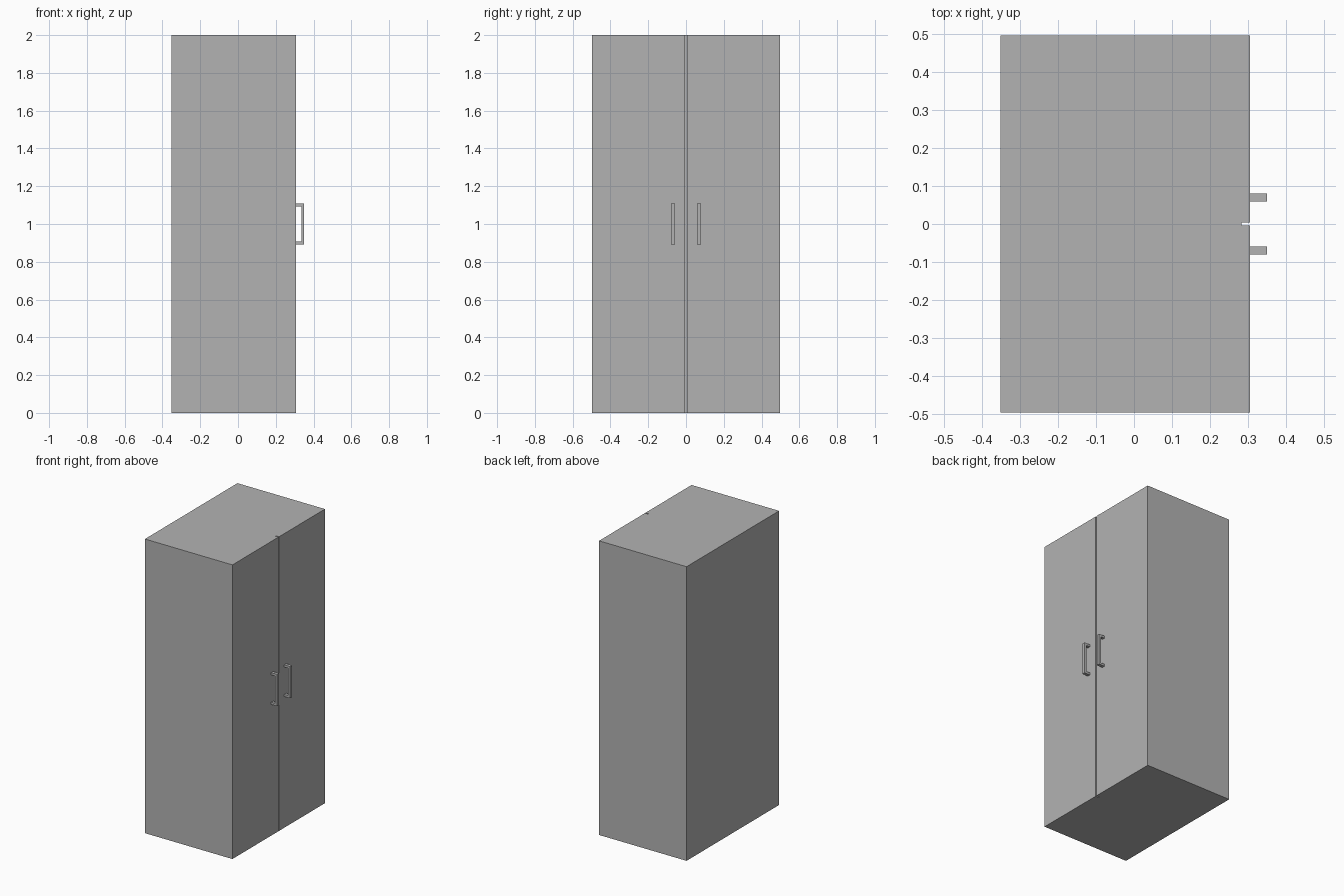
import bpy
import bmesh
from mathutils import Matrix, Vector

cube = bpy.data.objects.get("Cube")
if cube:
    bpy.data.objects.remove(cube, do_unlink=True)

grey = bpy.data.materials.new("plain grey")
grey.use_nodes = True
colour = (0.45, 0.45, 0.45, 1)
grey.diffuse_color = colour
grey.node_tree.nodes["Principled BSDF"].inputs["Base Color"].default_value = colour

HEIGHT, HALF_WIDTH = 2.0, 0.497
BACK, BODY_FRONT, DOOR_FRONT, GRIP_FRONT = -0.352, 0.283, 0.306, 0.35


def finish(name, bm):
    mesh = bpy.data.meshes.new(name)
    bmesh.ops.recalc_face_normals(bm, faces=bm.faces)
    bm.to_mesh(mesh)
    bm.free()
    mesh.materials.append(grey)
    obj = bpy.data.objects.new(name, mesh)
    bpy.context.collection.objects.link(obj)
    return obj


def box(name, low, high):
    low, high = Vector(low), Vector(high)
    bm = bmesh.new()
    bmesh.ops.create_cube(bm, size=1, matrix=Matrix.Translation((low + high) / 2)
                          @ Matrix.Diagonal((*(high - low), 1)))
    return finish(name, bm)


def handle(name, y, width=0.021, thick=0.015, half=0.108):
    # C-shaped side profile extruded across the width
    inner, reach = half - thick, GRIP_FRONT - thick
    upper = [(DOOR_FRONT, half), (GRIP_FRONT, half)]
    hollow = [(reach, inner), (DOOR_FRONT, inner)]
    outline = ([(x, -z) for x, z in reversed(hollow)] + hollow
               + upper + [(x, -z) for x, z in reversed(upper)])
    bm = bmesh.new()
    face = bm.faces.new([bm.verts.new((x, y - width / 2, HEIGHT / 2 + z)) for x, z in outline])
    moved = bmesh.ops.extrude_face_region(bm, geom=[face])["geom"]
    bmesh.ops.translate(bm, vec=(0, width, 0),
                        verts=[v for v in moved if isinstance(v, bmesh.types.BMVert)])
    return finish(name, bm)


# Cabinet body
box("cabinet_body", (BACK, -HALF_WIDTH, 0), (BODY_FRONT, HALF_WIDTH, HEIGHT))

# Pair of doors with a narrow gap, each with a handle by the gap
for side, s in (("near", -1), ("far", 1)):
    inner, outer = s * 0.004, s * HALF_WIDTH
    box(side + "_door", (BODY_FRONT, min(inner, outer), 0),
        (DOOR_FRONT, max(inner, outer), HEIGHT))
    handle(side + "_handle", s * 0.07)
